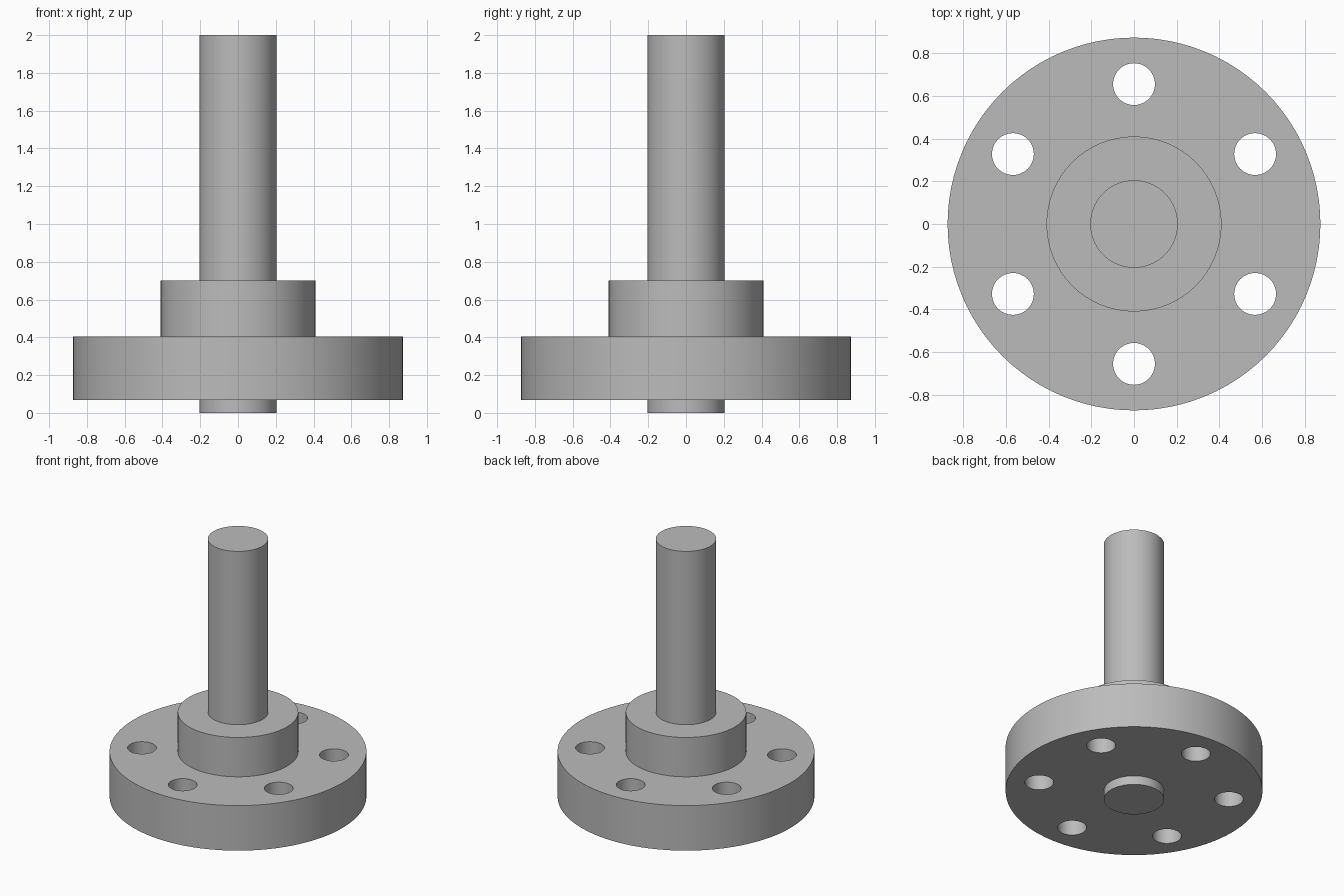
import bpy
import bmesh
from math import cos, sin, radians
from mathutils import Matrix

default = bpy.data.objects.get("Cube")
if default:
    bpy.data.objects.remove(default, do_unlink=True)

# Plain grey metal
GREY = (0.5, 0.5, 0.5, 1)
steel = bpy.data.materials.new("grey steel")
steel.use_nodes = True
steel.diffuse_color = GREY
steel.node_tree.nodes["Principled BSDF"].inputs["Base Color"].default_value = GREY


def cylinders(name, radius, bottom, top, centres=((0, 0),), sides=64):
    """One object made of upright cylinders at the given centres."""
    bm = bmesh.new()
    for x, y in centres:
        bmesh.ops.create_cone(
            bm, cap_ends=True, segments=sides, radius1=radius, radius2=radius,
            depth=top - bottom,
            matrix=Matrix.Translation((x, y, (bottom + top) / 2)))
    mesh = bpy.data.meshes.new(name)
    bm.to_mesh(mesh)
    bm.free()
    mesh.materials.append(steel)
    obj = bpy.data.objects.new(name, mesh)
    bpy.context.collection.objects.link(obj)
    return obj


def activate(obj):
    bpy.ops.object.select_all(action='DESELECT')
    obj.select_set(True)
    bpy.context.view_layer.objects.active = obj


# Stepped parts on one axis
shaft = cylinders("shaft", 0.205, 0, 2)
hub = cylinders("hub", 0.41, 0.405, 0.7)
flange = cylinders("flange", 0.873, 0.067, 0.405, sides=96)

# Ring of six bolt holes through the flange
ring = [(0.655 * cos(radians(a)), 0.655 * sin(radians(a))) for a in range(30, 390, 60)]
cutter = cylinders("bolt_hole_cutter", 0.098, 0, 0.5, ring, sides=48)
cutter.hide_render = True
cut = flange.modifiers.new("bolt holes", 'BOOLEAN')
cut.operation = 'DIFFERENCE'
cut.solver = 'EXACT'
cut.object = cutter
activate(flange)
bpy.ops.object.modifier_apply(modifier=cut.name)
bpy.data.objects.remove(cutter, do_unlink=True)

# Smooth round walls, sharp rims
for part in (shaft, hub, flange):
    activate(part)
    bpy.ops.object.shade_smooth_by_angle(angle=radians(30))
